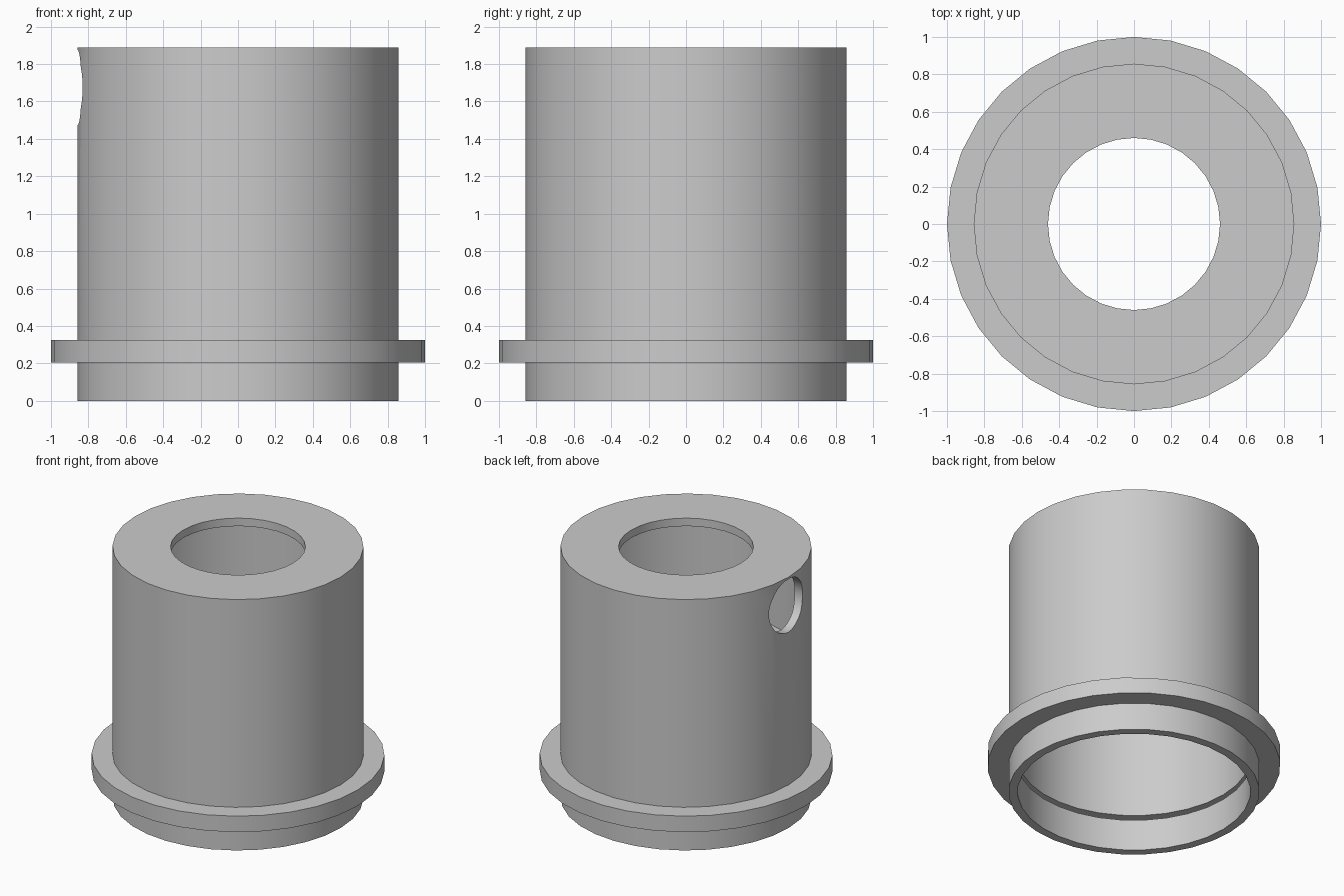
import bpy
import bmesh
import math
from mathutils import Matrix

SIDES = 32

cube = bpy.data.objects.get("Cube")
if cube:
    bpy.data.objects.remove(cube, do_unlink=True)

grey = bpy.data.materials.new("plain_grey")
grey.use_nodes = True
colour = (0.6, 0.6, 0.6, 1)
grey.diffuse_color = colour
grey.node_tree.nodes["Principled BSDF"].inputs["Base Color"].default_value = colour


def add_object(name, bm):
    bmesh.ops.recalc_face_normals(bm, faces=bm.faces)
    mesh = bpy.data.meshes.new(name)
    bm.to_mesh(mesh)
    bm.free()
    mesh.materials.append(grey)
    obj = bpy.data.objects.new(name, mesh)
    bpy.context.collection.objects.link(obj)
    return obj


def lathe(name, profile):
    """Revolve a closed (radius, height) profile around z."""
    bm = bmesh.new()
    rings = []
    for i in range(SIDES):
        a = math.tau * i / SIDES
        rings.append([bm.verts.new((r * math.cos(a), r * math.sin(a), z))
                      for r, z in profile])
    n = len(profile)
    for i, ring in enumerate(rings):
        following = rings[(i + 1) % SIDES]
        for j in range(n):
            k = (j + 1) % n
            bm.faces.new((ring[j], following[j], following[k], ring[k]))
    return add_object(name, bm)


# Hollow sleeve: outer collar with a groove inside it, a stop rib and a top plate
outer, collar, bore, opening = 0.857, 1.0, 0.795, 0.46
height, plate = 1.89, 0.06
groove, rib = 0.94, 0.73
sleeve = lathe("collared_sleeve", [
    (bore, 0), (outer, 0),
    (outer, 0.205), (collar, 0.205), (collar, 0.325), (outer, 0.325),
    (outer, height), (opening, height),
    (opening, height - plate), (bore, height - plate),
    (bore, 1.05), (rib, 1.05), (rib, 0.93), (bore, 0.93),
    (bore, 0.272), (groove, 0.272), (groove, 0.235), (bore, 0.235),
])

# Round side hole through the wall, just below the top
bm = bmesh.new()
bmesh.ops.create_cone(
    bm, cap_ends=True, segments=SIDES, radius1=0.2, radius2=0.2, depth=0.4,
    matrix=Matrix.Translation((-0.95, 0, 1.675)) @ Matrix.Rotation(math.pi / 2, 4, "Y"))
cutter = add_object("side_hole_cutter", bm)
cutter.hide_render = True

cut = sleeve.modifiers.new("side_hole", "BOOLEAN")
cut.operation = "DIFFERENCE"
cut.solver = "EXACT"
cut.object = cutter

bpy.ops.object.select_all(action="DESELECT")
sleeve.select_set(True)
bpy.context.view_layer.objects.active = sleeve
bpy.ops.object.modifier_apply(modifier=cut.name)
bpy.data.objects.remove(cutter, do_unlink=True)
bpy.ops.object.shade_smooth_by_angle(angle=math.radians(30))
